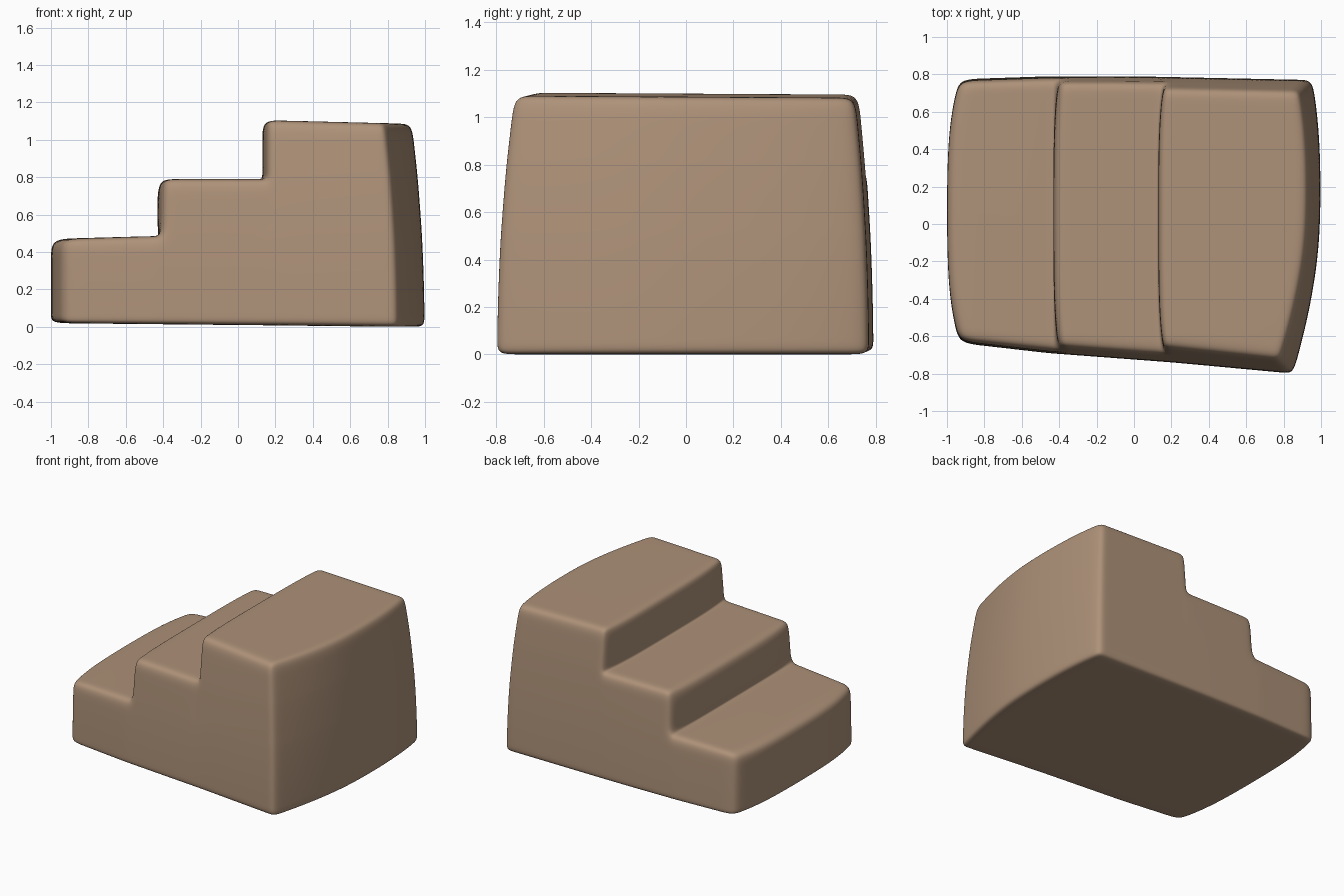
import bpy
import bmesh
from mathutils import Vector

default = bpy.data.objects.get("Cube")
if default:
    bpy.data.objects.remove(default, do_unlink=True)

# Matte tan foam
tan = (0.42, 0.285, 0.19, 1)
mat = bpy.data.materials.new("tan foam")
mat.use_nodes = True
mat.diffuse_color = tan
bsdf = mat.node_tree.nodes["Principled BSDF"]
bsdf.inputs["Base Color"].default_value = tan
bsdf.inputs["Roughness"].default_value = 0.9

# Cage cuts: the tight loops control how far each edge is rounded
RISER_1, RISER_2 = -0.42, 0.13
TREAD_1, TREAD_2, TOP = 0.485, 0.79, 1.1
xs = [-1, -0.86, -0.65, -0.46, RISER_1, -0.33, -0.1, 0.1, RISER_2, 0.21, 0.5, 0.8, 0.93, 1]
ts = [-1, -0.89, -0.6, -0.2, 0.2, 0.6, 0.89, 1]
zs = [0, 0.06, 0.2, 0.37, TREAD_1, 0.53, 0.69, TREAD_2, 0.82, 0.99, TOP]


def height(x):
    return TREAD_1 if x < RISER_1 else TREAD_2 if x < RISER_2 else TOP


def solid(i, j, k):
    if not (0 <= i < len(xs) - 1 and 0 <= j < len(ts) - 1 and 0 <= k < len(zs) - 1):
        return False
    return (zs[k] + zs[k + 1]) / 2 < height((xs[i] + xs[i + 1]) / 2)


def place(x, t, z):
    """Taper and skew the regular cage into the soft hand-shaped block."""
    rise = (z / TOP) ** 2
    front = -0.725 - 0.075 * x + 0.075 * rise
    back = 0.79 - 0.02 * max(x, 0) - 0.06 * rise
    y = front + (back - front) * (t + 1) / 2
    px = x
    # Slanted, bowed tall end
    end = max(0, (x - 0.21) / 0.79)
    px -= end * (0.07 * rise + 0.15 * max(0, -t) ** 1.6 + 0.05 * max(0, t) ** 4)
    # Rounded low end
    low = max(0, (-x - 0.46) / 0.54)
    px += low * 0.07 * t ** 4
    y *= 1 - 0.02 * low * abs(t)
    # Lower riser bulges slightly over its tread
    if x == RISER_1 and TREAD_1 < z < TREAD_2:
        px -= 0.012
    if x in (RISER_1, RISER_2) and z > TREAD_1:
        px += 0.03 * t ** 6
    # Gently sloping treads and underside
    pz = z
    if z == 0:
        pz += 0.01 * (1 - x)
    elif z in (TREAD_1, TREAD_2):
        pz -= 0.015 * low
    elif z == TOP:
        pz -= 0.015 * end + 0.004 * t
    return Vector((px, y, pz))


# Outer skin of the filled cells
bm = bmesh.new()
verts = {}


def vert(key):
    if key not in verts:
        i, j, k = key
        verts[key] = bm.verts.new(place(xs[i], ts[j], zs[k]))
    return verts[key]


for i in range(len(xs) - 1):
    for j in range(len(ts) - 1):
        for k in range(len(zs) - 1):
            if not solid(i, j, k):
                continue
            for axis in range(3):
                for side in (0, 1):
                    step = [0, 0, 0]
                    step[axis] = 2 * side - 1
                    if solid(i + step[0], j + step[1], k + step[2]):
                        continue
                    ring = []
                    for a, b in ((0, 0), (1, 0), (1, 1), (0, 1)):
                        key = [i, j, k]
                        key[axis] += side
                        key[(axis + 1) % 3] += a
                        key[(axis + 2) % 3] += b
                        ring.append(vert(tuple(key)))
                    bm.faces.new(ring if side else ring[::-1])
bmesh.ops.recalc_face_normals(bm, faces=bm.faces)

mesh = bpy.data.meshes.new("foam_steps")
bm.to_mesh(mesh)
bm.free()
mesh.materials.append(mat)
mesh.polygons.foreach_set("use_smooth", [True] * len(mesh.polygons))
steps = bpy.data.objects.new("foam_steps", mesh)
bpy.context.collection.objects.link(steps)

soften = steps.modifiers.new("soften", "SUBSURF")
soften.levels = soften.render_levels = 3
